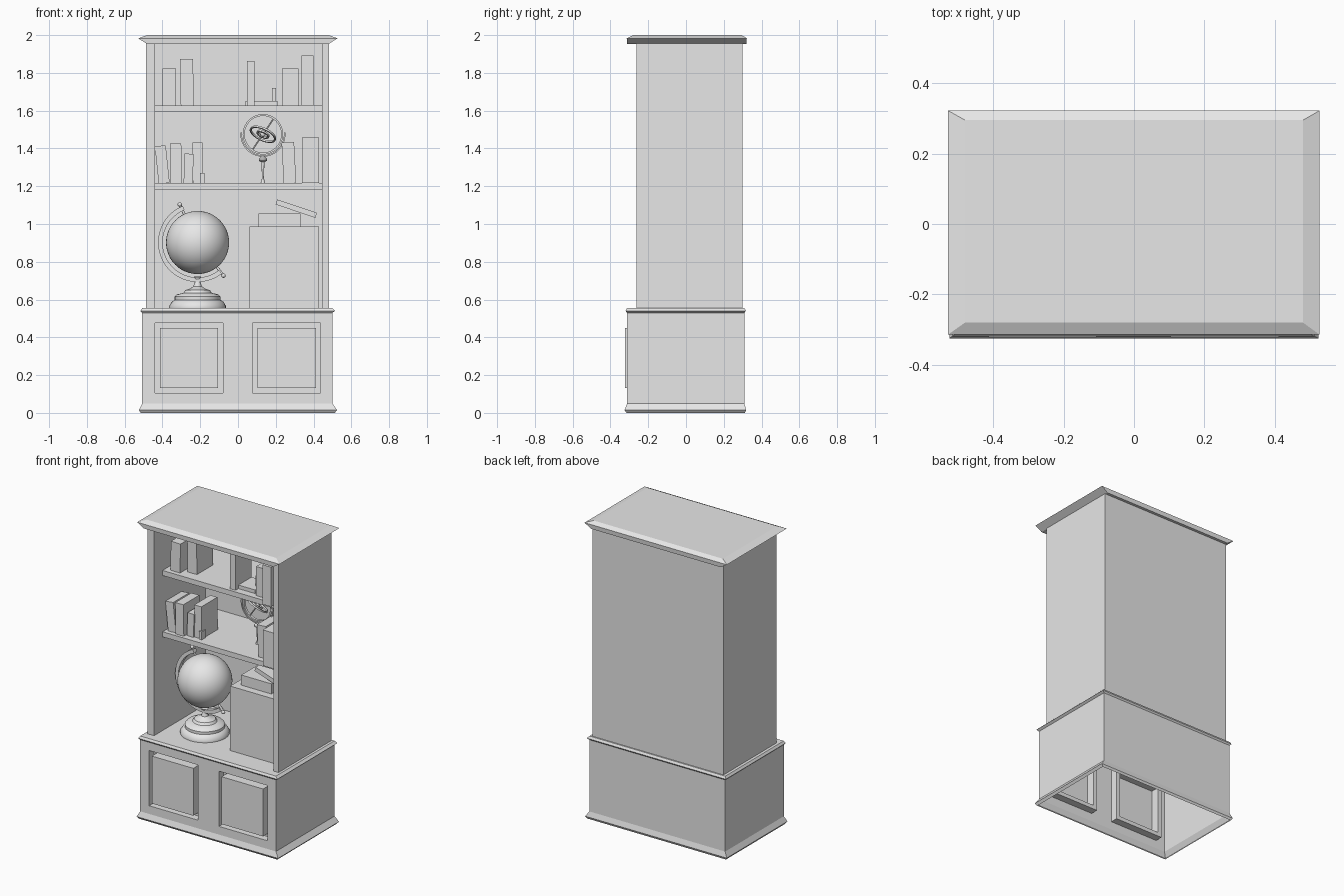
import bpy, bmesh, math
from mathutils import Matrix, Vector

cube = bpy.data.objects.get("Cube")
if cube:
    bpy.data.objects.remove(cube, do_unlink=True)

grey = bpy.data.materials.new("plain_grey")
grey.use_nodes = True
colour = (0.8, 0.8, 0.8, 1)
grey.diffuse_color = colour
grey.node_tree.nodes["Principled BSDF"].inputs["Base Color"].default_value = colour


def finish(name, bm, smooth=False, recalc=True):
    if recalc:
        bmesh.ops.recalc_face_normals(bm, faces=bm.faces)
    mesh = bpy.data.meshes.new(name)
    bm.to_mesh(mesh)
    bm.free()
    mesh.materials.append(grey)
    obj = bpy.data.objects.new(name, mesh)
    bpy.context.collection.objects.link(obj)
    if smooth:
        bpy.ops.object.select_all(action='DESELECT')
        obj.select_set(True)
        bpy.context.view_layer.objects.active = obj
        bpy.ops.object.shade_smooth_by_angle(angle=math.radians(35))
    return obj


def box(name, x, y, z, tilt=0):
    """Box from (min, max) ranges, tilted about its bottom centre in the front plane."""
    bm = bmesh.new()
    bmesh.ops.create_cube(bm, size=1)
    size = [r[1] - r[0] for r in (x, y, z)]
    bmesh.ops.scale(bm, vec=size, verts=bm.verts)
    bmesh.ops.translate(bm, vec=(0, 0, size[2] / 2), verts=bm.verts)
    bmesh.ops.rotate(bm, matrix=Matrix.Rotation(math.radians(tilt), 3, 'Y'), verts=bm.verts)
    bmesh.ops.translate(bm, vec=(sum(x) / 2, sum(y) / 2, z[0]), verts=bm.verts)
    return finish(name, bm)


def loft(bm, levels, open_front=()):
    """Skin rectangular levels (z, x0, x1, y0, y1); leave some front faces out."""
    rings = [[bm.verts.new(p) for p in
              ((a, c, z), (b, c, z), (b, d, z), (a, d, z))] for z, a, b, c, d in levels]
    for i, (low, high) in enumerate(zip(rings, rings[1:])):
        for k in range(4):
            if k == 0 and i in open_front:
                continue
            n = (k + 1) % 4
            bm.faces.new((low[k], low[n], high[n], high[k]))
    bm.faces.new(rings[-1])
    return rings


def lathe(name, centre, profile, steps=32):
    bm = bmesh.new()
    verts = [bm.verts.new((r, 0, z)) for r, z in profile]
    edges = [bm.edges.new(pair) for pair in zip(verts, verts[1:])]
    bmesh.ops.spin(bm, geom=verts + edges, cent=(0, 0, 0), axis=(0, 0, 1),
                   angle=math.tau, steps=steps)
    bmesh.ops.remove_doubles(bm, verts=bm.verts, dist=0.0001)
    bmesh.ops.translate(bm, vec=centre, verts=bm.verts)
    return finish(name, bm, True)


def ball(name, centre, radius, segments=16):
    bm = bmesh.new()
    bmesh.ops.create_uvsphere(bm, u_segments=segments, v_segments=segments // 2, radius=radius)
    bmesh.ops.translate(bm, vec=centre, verts=bm.verts)
    return finish(name, bm, True)


def rod(name, start, end, radius):
    start, end = Vector(start), Vector(end)
    axis = end - start
    bm = bmesh.new()
    bmesh.ops.create_cone(bm, cap_ends=True, segments=12, radius1=radius, radius2=radius,
                          depth=axis.length)
    turn = axis.to_track_quat('Z', 'Y').to_matrix()
    bmesh.ops.rotate(bm, matrix=turn, verts=bm.verts)
    bmesh.ops.translate(bm, vec=(start + end) / 2, verts=bm.verts)
    return finish(name, bm, True)


def band(name, centre, inner, outer, half_depth, start=0, end=360, turn=None, steps=40):
    """Ring or arc of rectangular section, facing the front before turning."""
    closed = end - start == 360
    section = [(inner, -half_depth), (outer, -half_depth), (outer, half_depth), (inner, half_depth)]
    bm = bmesh.new()
    rings = []
    for i in range(steps + (not closed)):
        a = math.radians(start + (end - start) * i / steps)
        rings.append([bm.verts.new((r * math.cos(a), y, r * math.sin(a))) for r, y in section])
    pairs = list(zip(rings, rings[1:])) + ([(rings[-1], rings[0])] if closed else [])
    for p, q in pairs:
        for k in range(4):
            n = (k + 1) % 4
            bm.faces.new((p[k], p[n], q[n], q[k]))
    if not closed:
        bm.faces.new(rings[0])
        bm.faces.new(rings[-1])
    if turn:
        bmesh.ops.rotate(bm, matrix=turn, verts=bm.verts)
    bmesh.ops.translate(bm, vec=centre, verts=bm.verts)
    return finish(name, bm, True)


# Hollow cupboard with moulded foot and ledge, open underneath
X0, X1, Y0, Y1 = -0.507, 0.5, -0.312, 0.309
bm = bmesh.new()
loft(bm, [(0, -0.515, 0.512, -0.315, 0.312), (0.015, -0.525, 0.525, -0.325, 0.319),
          (0.05, X0, X1, Y0, Y1), (0.53, X0, X1, Y0, Y1),
          (0.54, -0.517, 0.515, -0.32, 0.317), (0.555, X0, X1, Y0, Y1)], open_front=(2,))
finish("cupboard", bm)

# Cupboard front with two recessed doors and raised panels
bm = bmesh.new()
xs, zs = (X0, -0.44, -0.08, 0.077, 0.438, X1), (0.05, 0.105, 0.475, 0.53)
grid = [[bm.verts.new((x, Y0, z)) for x in xs] for z in zs]
doors = []
for j in range(3):
    for i in range(5):
        face = bm.faces.new((grid[j][i], grid[j][i + 1], grid[j + 1][i + 1], grid[j + 1][i]))
        if j == 1 and i in (1, 3):
            doors.append(face)
bm.normal_update()
for width, depth in ((0, -0.05), (0.037, 0), (0, 0.06)):
    bmesh.ops.inset_individual(bm, faces=doors, thickness=width, depth=depth)
    bm.normal_update()
finish("cupboard_front", bm, recalc=False)

# Upper case
box("left_side", (0.446, 0.483), (-0.261, 0.30), (0.55, 1.96))
box("right_side", (-0.488, -0.44), (-0.261, 0.30), (0.55, 1.96))
box("back_panel", (-0.445, 0.45), (0.285, 0.30), (0.55, 1.96))
for label, z in (("lower", 1.183), ("upper", 1.594)):
    box(label + "_shelf", (-0.445, 0.45), (-0.17, 0.29), (z, z + 0.034))

# Cornice
bm = bmesh.new()
rings = loft(bm, [(1.953, -0.482, 0.48, -0.312, 0.319), (1.983, -0.528, 0.527, -0.314, 0.322),
                  (2.0, -0.48, 0.48, -0.28, 0.295)])
bm.faces.new(rings[0])
finish("cornice", bm)

# Books: left, right, front, height, tilt
upper_books = [(-0.403, -0.332, -0.14, 0.195, 1), (-0.303, -0.234, -0.10, 0.245, -1),
               (0.047, 0.087, -0.15, 0.235, 0), (0.232, 0.32, -0.14, 0.195, 0),
               (0.335, 0.4, -0.22, 0.265, 0)]
lower_books = [(-0.42, -0.362, -0.14, 0.198, -6), (-0.357, -0.297, -0.15, 0.21, -1),
               (-0.288, -0.24, -0.13, 0.155, 2), (-0.237, -0.184, -0.12, 0.215, -1),
               (0.242, 0.308, -0.13, 0.215, -3), (0.338, 0.43, -0.22, 0.24, 0)]
for label, books, z in (("upper", upper_books, 1.628), ("lower", lower_books, 1.217)):
    for i, (a, b, front, height, tilt) in enumerate(books):
        box(f"{label}_book_{i + 1}", (a, b), (front, front + 0.17), (z, z + height), tilt)

# Small shelf ornaments
box("tray", (0.04, 0.21), (-0.12, 0.02), (1.628, 1.652))
box("tray_post", (0.18, 0.2), (-0.07, -0.05), (1.65, 1.72))
box("small_block", (-0.2, -0.178), (-0.13, -0.09), (1.217, 1.27))

# Storage chest with a flat box and a leaning book
box("chest", (0.06, 0.43), (-0.17, 0.12), (0.555, 0.987))
box("flat_box", (0.108, 0.332), (-0.12, 0.07), (0.987, 1.055))
box("leaning_book", (0.193, 0.415), (-0.11, 0.05), (1.068, 1.096), 18.6)

# Globe on a turned stand
globe = Vector((-0.214, -0.045, 0.902))
ball("globe", globe, 0.167, 48)
lathe("globe_stand", (globe.x, globe.y, 0.555),
      [(0, 0), (0.15, 0), (0.15, 0.012), (0.135, 0.035), (0.122, 0.042), (0.122, 0.06),
       (0.11, 0.072), (0.075, 0.08), (0.065, 0.095), (0.045, 0.1), (0.022, 0.115),
       (0.014, 0.145), (0.024, 0.165), (0, 0.168)])
band("globe_arm", globe, 0.185, 0.209, 0.016, 112, 308)
for label, angle in (("top", 115), ("bottom", 308)):
    a = math.radians(angle)
    out = Vector((math.cos(a), 0, math.sin(a)))
    rod(label + "_pivot", globe + out * 0.16, globe + out * 0.225, 0.007)
    ball(label + "_knob", globe + out * 0.222, 0.012)

# Ringed instrument on a slender stem
hub = Vector((0.132, 0.02, 1.475))
band("cradle", hub, 0.111, 0.119, 0.01, 175, 365)
band("outer_ring", hub, 0.097, 0.107, 0.008)
tilted = Matrix.Rotation(math.radians(25), 3, 'Y') @ Matrix.Rotation(math.radians(65), 3, 'X')
band("middle_ring", hub, 0.066, 0.074, 0.005, turn=tilted)
band("inner_ring", hub, 0.026, 0.036, 0.005, turn=tilted)
ball("hub", hub, 0.014)
spoke = Vector((0.058, 0, 0.085))
rod("axis", hub - spoke, hub + spoke, 0.004)
lathe("instrument_stem", (hub.x, hub.y, 1.217),
      [(0, 0), (0.012, 0), (0.005, 0.025), (0.007, 0.08), (0.008, 0.11), (0.022, 0.118),
       (0.022, 0.128), (0.012, 0.138), (0.012, 0.145), (0, 0.146)], 16)
